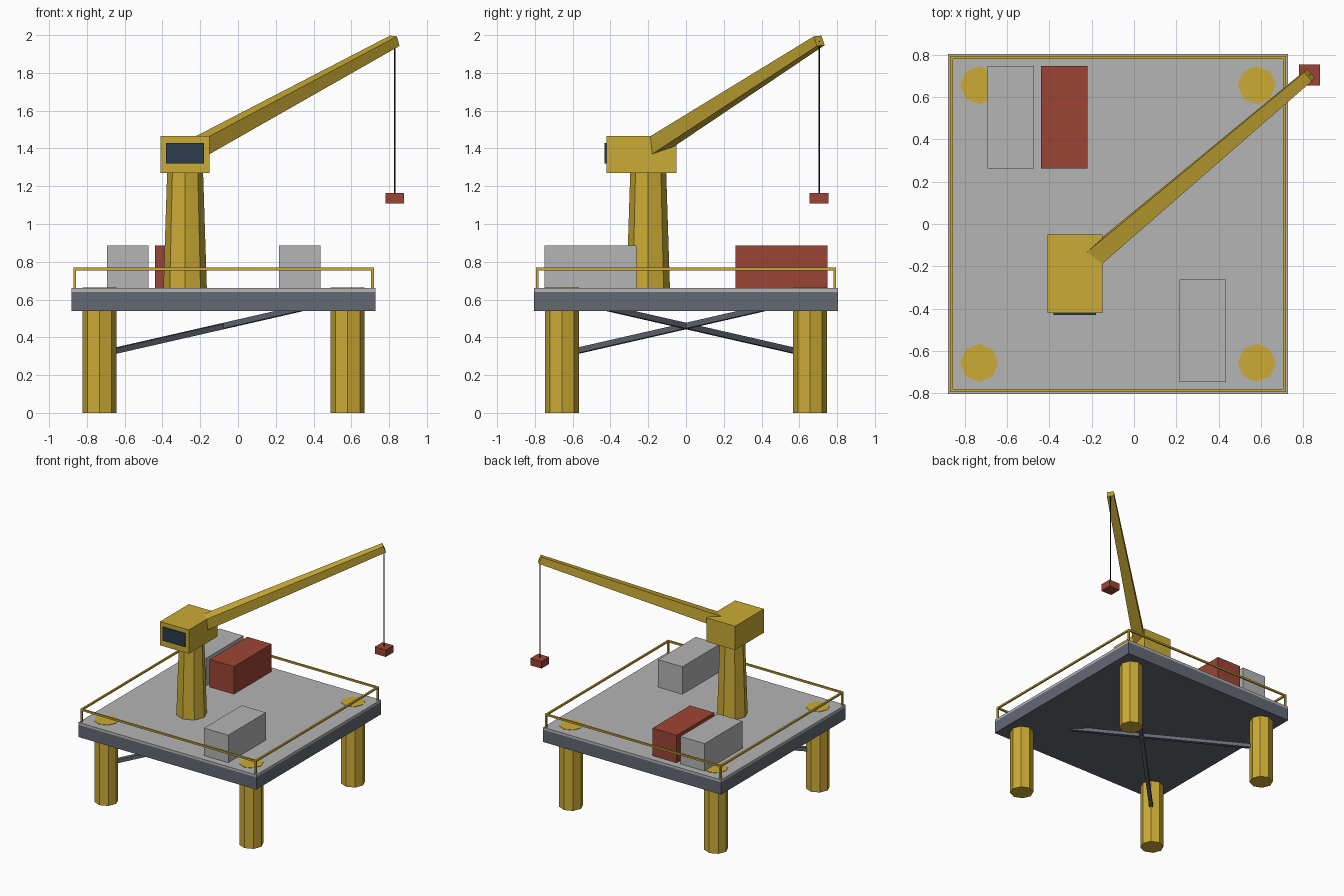
import bpy
from math import pi
from mathutils import Vector

old = bpy.data.objects.get("Cube")
if old:
    bpy.data.objects.remove(old, do_unlink=True)


def material(name, rgb):
    m = bpy.data.materials.new(name)
    m.use_nodes = True
    m.diffuse_color = (*rgb, 1)
    m.node_tree.nodes["Principled BSDF"].inputs["Base Color"].default_value = (*rgb, 1)
    return m


YELLOW = material("safety_yellow", (0.60, 0.41, 0.035))
GREY = material("light_grey", (0.46, 0.46, 0.46))
SLATE = material("slate_steel", (0.125, 0.14, 0.175))
RED = material("rust_red", (0.33, 0.06, 0.035))
GLASS = material("dark_glass", (0.025, 0.045, 0.075))
BLACK = material("cable_black", (0.01, 0.01, 0.01))


def finish(name, mat):
    ob = bpy.context.object
    ob.name = name
    ob.data.materials.append(mat)
    return ob


def box(name, mat, lo, hi):
    lo, hi = Vector(lo), Vector(hi)
    bpy.ops.mesh.primitive_cube_add(size=1, location=(lo + hi) / 2)
    bpy.context.object.scale = hi - lo
    return finish(name, mat)


def strut(name, mat, start, end, r1, r2, sides):
    """Tapered prism between two points, first corner towards +x."""
    start, end = Vector(start), Vector(end)
    axis = end - start
    bpy.ops.mesh.primitive_cone_add(vertices=sides, radius1=r1, radius2=r2,
                                    depth=axis.length, location=(start + end) / 2)
    ob = finish(name, mat)
    ob.rotation_mode = 'QUATERNION'
    ob.rotation_quaternion = Vector((0, 0, 1)).rotation_difference(axis)
    return ob


# Deck: slate hull with a grey plate on top
CX, HALF, DECK = -0.076, 0.805, 0.66
box("deck_hull", SLATE, (CX - HALF, -HALF, 0.54), (CX + HALF, HALF, 0.64))
box("deck_plate", GREY, (CX - HALF, -HALF, 0.64), (CX + HALF, HALF, DECK))

# Legs reach just through the deck
LEG = 0.657
for sx, xn in ((-1, "right"), (1, "left")):
    for sy, yn in ((-1, "front"), (1, "back")):
        x, y = CX + sx * LEG, sy * LEG
        strut(f"{yn}_{xn}_leg", YELLOW, (x, y, 0), (x, y, DECK + 0.003), 0.09, 0.09, 8)

# Crossed braces rising under the deck
for s, n in ((-1, "front"), (1, "back")):
    strut(f"{n}_brace", SLATE, (CX - LEG, s * LEG, 0.31),
          (CX + LEG, -s * LEG, 0.61), 0.021, 0.021, 4)

# Handrail with corner posts
R, T, TOP = 0.788, 0.007, 0.769
for s, n, m in ((-1, "front", "right"), (1, "back", "left")):
    box(f"{n}_rail", YELLOW, (CX - R - T, s * R - T, TOP - 2 * T), (CX + R + T, s * R + T, TOP))
    x = CX + s * R
    box(f"{m}_rail", YELLOW, (x - T, -R - T, TOP - 2 * T), (x + T, R + T, TOP))
    for t, k in ((-1, "front"), (1, "back")):
        box(f"{k}_{m}_post", YELLOW, (x - T, t * R - T, DECK), (x + T, t * R + T, TOP - T))

# Cargo containers
for name, mat, x, y in (("back_grey_container", GREY, -0.583, 0.505),
                        ("red_container", RED, -0.33, 0.505),
                        ("front_grey_container", GREY, 0.326, -0.505)):
    box(name, mat, (x - 0.11, y - 0.243, DECK), (x + 0.11, y + 0.243, 0.885))

# Crane: tower, cab, window, boom
strut("crane_tower", YELLOW, (-0.28, -0.2, DECK), (-0.28, -0.2, 1.28), 0.115, 0.095, 8)
box("crane_cab", YELLOW, (-0.41, -0.422, 1.27), (-0.15, -0.05, 1.465))
box("cab_window", GLASS, (-0.382, -0.431, 1.32), (-0.18, -0.422, 1.43))
tip = Vector((0.83, 0.705, 1.97))
strut("crane_boom", YELLOW, (-0.28, -0.235, 1.367), tip, 0.066, 0.039, 4)

# Cable and hanging load
strut("hoist_cable", BLACK, (tip.x, tip.y, 1.15), tip, 0.004, 0.004, 6)
box("hanging_load", RED, (tip.x - 0.05, tip.y - 0.05, 1.108), (tip.x + 0.05, tip.y + 0.05, 1.165))
